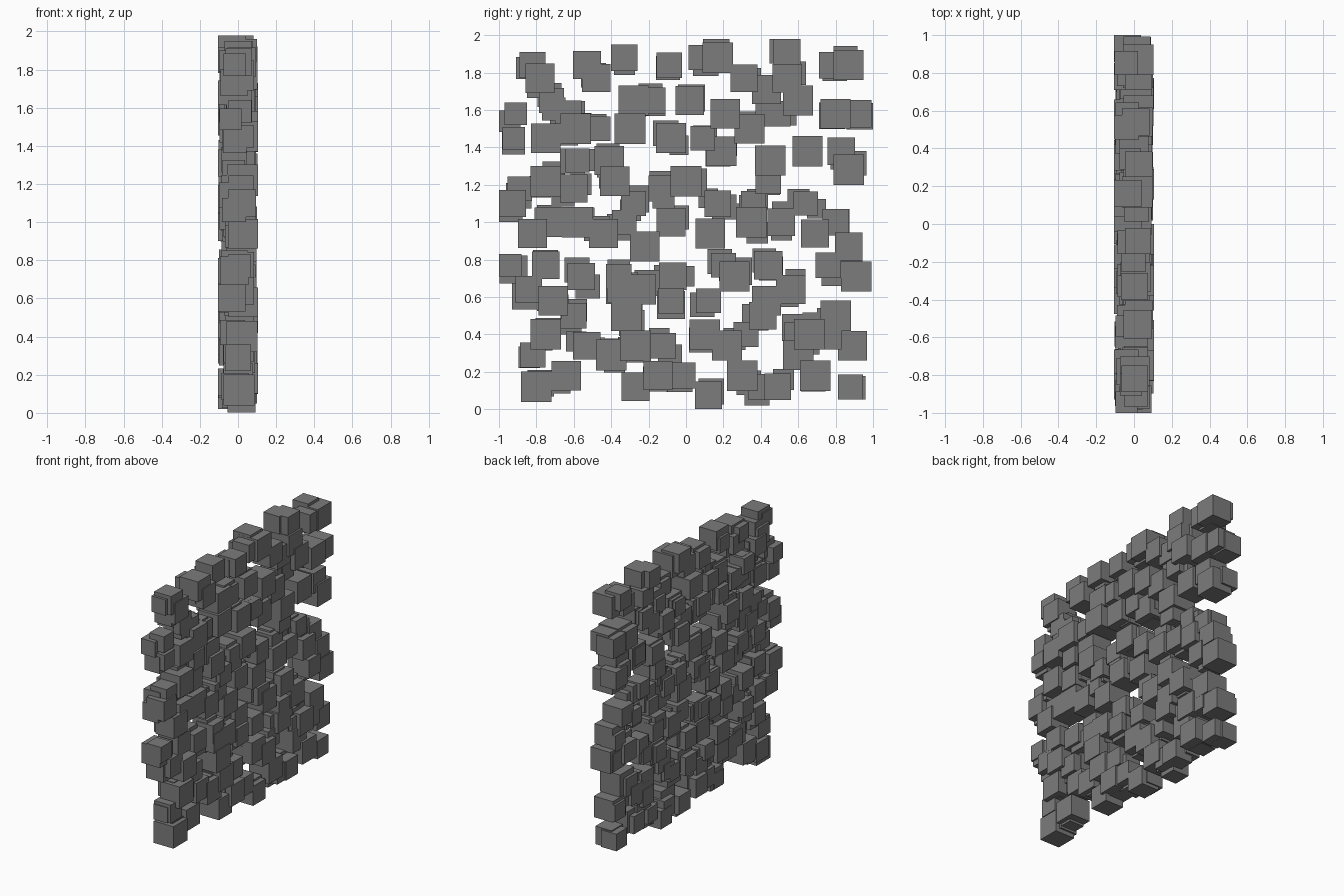
import bpy, bmesh, random
from mathutils import Matrix

if "Cube" in bpy.data.objects:
    bpy.data.objects.remove(bpy.data.objects["Cube"])

random.seed(7)

# Courses of the wall: height -> y centres of its blocks
COURSES = {
    1.91: (.54,),
    1.88: (-.33, .08, .17),
    1.84: (-.82, -.53, -.09, .78, .87),
    1.77: (-.78, -.48, .31, .54),
    1.71: (.43,),
    1.65: (-.72, -.28, -.18, .02, .60),
    1.58: (-.91, -.63, .21, .49, .80, .92),
    1.50: (-.59, -.47, -.30, .34),
    1.45: (-.92, -.75, -.08, .09),
    1.38: (.19, .65, .83),
    1.33: (-.58, -.41, .45),
    1.28: (.87,),
    1.22: (-.75, -.38, 0, .44),
    1.18: (-.89, -.60, -.13),
    1.10: (-.93, -.28, .17, .36, .64),
    1.00: (-.73, -.58, -.33, -.08, .35, .51, .80),
    .94: (-.82, -.44, .13, .69),
    .87: (-.22, .87),
    .77: (-.94, -.75, .20, .44, .76),
    .71: (-.56, -.36, -.07, .26, .91),
    .64: (-.84, -.35, -.24, .56),
    .58: (-.71, -.08, .12, .43),
    .50: (-.60, -.32, .41, .80),
    .40: (-.75, .10, .32, .59, .66, .75),
    .34: (-.53, -.27, -.12, .22, .89),
    .29: (-.82, -.40, .60),
    .18: (-.64, -.15, -.02, .30, .69),
    .12: (-.80, -.27, .40, .49, .88),
    .075: (.12,),
}

grey = bpy.data.materials.new("dark_grey")
grey.diffuse_color = (.2, .2, .2, 1)
grey.use_nodes = True
grey.node_tree.nodes["Principled BSDF"].inputs["Base Color"].default_value = grey.diffuse_color


def clamp(v, lo, hi):
    return max(lo, min(hi, v))


def add_block(bm, x, y, z, s):
    """One cube, kept inside the wall's outline."""
    h = s / 2
    x = clamp(x, -.105 + h, .105 - h)
    y = clamp(y, -1 + h, 1 - h)
    z = clamp(z, h, 1.98 - h)
    bmesh.ops.create_cube(bm, size=s, matrix=Matrix.Translation((x, y, z)))


def finish(bm, name):
    mesh = bpy.data.meshes.new(name)
    bm.to_mesh(mesh)
    bm.free()
    mesh.materials.append(grey)
    bpy.context.collection.objects.link(bpy.data.objects.new(name, mesh))


near, far, filler = bmesh.new(), bmesh.new(), bmesh.new()
for z, ys in COURSES.items():
    for y in ys:
        # block on the +x side; the outermost ones set the overall size
        outer = y in (-.93, .92) or z < .1 or z > 1.9
        s = .145 if outer else random.uniform(.13, .165)
        if y < -.9 and not outer:
            s = .12
        add_block(near, random.uniform(.0, .03), y, z, s)
        # shifted partner on the -x side
        dy, dz = random.uniform(-.04, .04), random.uniform(-.04, .04)
        add_block(far, random.uniform(-.045, -.01), y + dy, z + dz,
                  random.uniform(.11, .15))
        # some blocks get a third, inner one on the opposite side
        if abs(y) < .8 and .2 < z < 1.75 and random.random() < .6:
            add_block(filler, random.uniform(-.025, .015), y - 1.5 * dy,
                      z - 1.5 * dz, random.uniform(.1, .13))

finish(near, "right_side_blocks")
finish(far, "left_side_blocks")
finish(filler, "inner_blocks")
